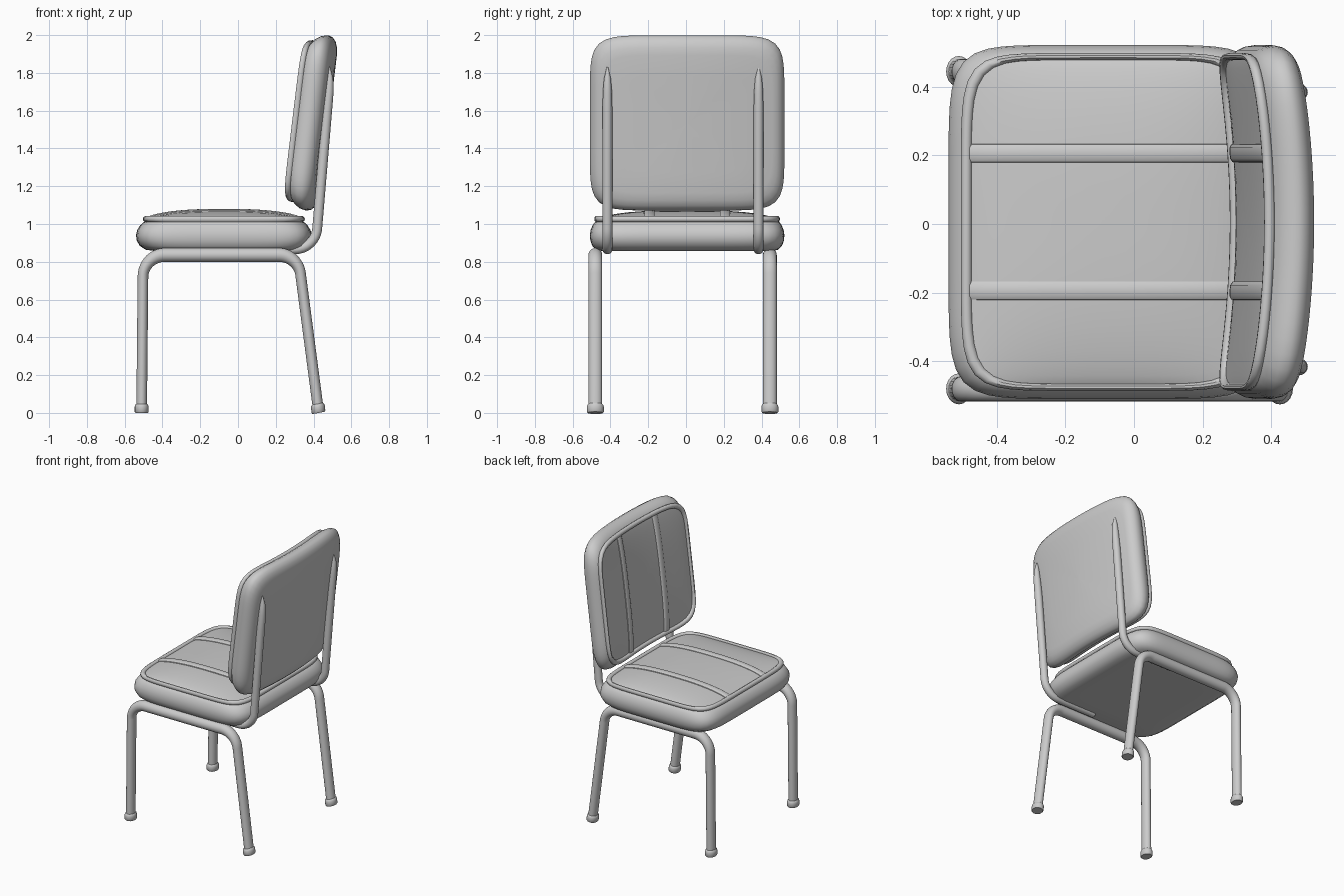
import bpy, bmesh, math
from mathutils import Vector

if "Cube" in bpy.data.objects:
    bpy.data.objects.remove(bpy.data.objects["Cube"])

N = 96            # points round a cushion outline
TILT = math.radians(6.9)


def finish(name, bm, angle=40):
    bmesh.ops.recalc_face_normals(bm, faces=bm.faces)
    me = bpy.data.meshes.new(name)
    bm.to_mesh(me)
    bm.free()
    ob = bpy.data.objects.new(name, me)
    bpy.context.collection.objects.link(ob)
    bpy.ops.object.select_all(action='DESELECT')
    ob.select_set(True)
    bpy.context.view_layer.objects.active = ob
    bpy.ops.object.shade_smooth_by_angle(angle=math.radians(angle))
    return ob


def skin(bm, rings, closed=True):
    """Bridge successive rings of vertices with quads."""
    for r0, r1 in zip(rings, rings[1:]):
        n = len(r0)
        for i in range(n if closed else n - 1):
            j = (i + 1) % n
            bm.faces.new((r0[i], r0[j], r1[j], r1[i]))


def outline(ha, hb, inset, power=7):
    """Rounded rectangle with slightly bowed sides."""
    pts = []
    for i in range(N):
        t = 2 * math.pi * i / N
        c, s = math.cos(t), math.sin(t)
        r = (abs(c) ** power + abs(s) ** power) ** (-1 / power)
        pts.append(((ha - inset) * r * c, (hb - 0.65 * inset) * r * s))
    return pts


def cushion(name, ha, hb, profile, pipe_w, dome, place):
    """Padded body, domed panel, piping and two ribs; place maps (a, b, w) to the world."""
    pipe_in = 0.052
    pa, pb = ha - pipe_in, hb - 0.65 * pipe_in

    def height(a, b):
        u, v = min(1, abs(a / pa)), min(1, abs(b / pb))
        return pipe_w + dome * (1 - u ** 2.5) ** 0.7 * (1 - v ** 3) ** 0.7

    # padded body
    bm = bmesh.new()
    rings = []
    w0 = profile[0][1]
    for k in (0.02, 0.35, 0.7):
        rings.append([bm.verts.new(place(a * k, b * k, w0))
                      for a, b in outline(ha, hb, profile[0][0])])
    for inset, w in profile:
        rings.append([bm.verts.new(place(a, b, w)) for a, b in outline(ha, hb, inset)])
    # domed front panel
    edge = outline(ha, hb, pipe_in)
    for k in (1, 0.97, 0.93, 0.87, 0.78, 0.65, 0.5, 0.33, 0.16, 0.02):
        rings.append([bm.verts.new(place(a * k, b * k, height(a * k, b * k))) for a, b in edge])
    skin(bm, rings)
    bm.faces.new(rings[0])
    bm.faces.new(rings[-1])
    finish(name, bm)

    # piping round the panel
    bm = bmesh.new()
    rings = []
    for k in range(10):
        t = 2 * math.pi * k / 10
        rings.append([bm.verts.new(place(a, b, pipe_w + 0.004 + 0.016 * math.sin(t)))
                      for a, b in outline(ha, hb, pipe_in + 0.016 * math.cos(t))])
    skin(bm, rings + rings[:1])
    finish(name + "_piping", bm)

    # raised ribs across the panel
    for n, side in enumerate((-0.2, 0.2)):
        bm = bmesh.new()
        rings = []
        for k in range(33):
            a = pa * 0.985 * (k / 16 - 1)
            ring = []
            for db, dw in ((-.028, -.012), (-.026, .004), (-.016, .010), (0, .011),
                           (.016, .010), (.026, .004), (.028, -.012)):
                ring.append(bm.verts.new(place(a, side + db, height(a, side) + dw)))
            rings.append(ring)
        skin(bm, rings)
        bm.faces.new(rings[0])
        bm.faces.new(rings[-1])
        finish(f"{name}_rib_{n + 1}", bm, 50)


def fillet(pts, radius, steps=10):
    """Round the inner corners of an (x, z) path."""
    out = [Vector(pts[0])]
    for p, q, r in zip(pts, pts[1:], pts[2:]):
        p, q, r = Vector(p), Vector(q), Vector(r)
        d0, d1 = (p - q).normalized(), (r - q).normalized()
        cut = radius / math.tan(d0.angle(d1) / 2)
        s, e = q + d0 * cut, q + d1 * cut
        c = q + (d0 + d1).normalized() * (radius / math.sin(d0.angle(d1) / 2))
        for i in range(steps + 1):
            v = s.lerp(e, i / steps) - c
            out.append(c + v.normalized() * radius)
    out.append(Vector(pts[-1]))
    return out


def tube(name, path, y, radii, x_squash=1.0, sides=20):
    """Sweep an ellipse along a path lying in the xz plane."""
    bm = bmesh.new()
    rings = []
    flat = [Vector((p.x / x_squash, p.y)) for p in path]
    for i, p in enumerate(flat):
        d = (flat[min(i + 1, len(flat) - 1)] - flat[max(i - 1, 0)]).normalized()
        ring = []
        for k in range(sides):
            t = 2 * math.pi * k / sides
            o = radii[i] * math.cos(t)
            ring.append(bm.verts.new(((p.x - d.y * o) * x_squash,
                                      y + radii[i] * math.sin(t), p.y + d.x * o)))
        rings.append(ring)
    skin(bm, rings)
    bm.faces.new(rings[0])
    bm.faces.new(rings[-1])
    return finish(name, bm)


# seat
cushion("seat", 0.465, 0.515,
        [(0.10, 0.857), (0.05, 0.864), (0.02, 0.884), (0.004, 0.912), (0, 0.94),
         (0.006, 0.968), (0.022, 0.993), (0.038, 1.008), (0.052, 1.015)],
        1.022, 0.050, lambda a, b, w: (a - 0.075, b + 0.006, w))


# backrest, tilted and bowed round the sitter
def place_back(a, b, w):
    s, c = math.sin(TILT), math.cos(TILT)
    return (0.41 + a * s - w * c - 0.18 * b * b, b + 0.006, 1.537 + a * c + w * s)


cushion("backrest", 0.467, 0.515,
        [(0.10, -0.070), (0.06, -0.066), (0.03, -0.055), (0.008, -0.037), (0, -0.015),
         (0.006, 0.010), (0.022, 0.034), (0.038, 0.048), (0.052, 0.056)],
        0.062, 0.022, place_back)

# leg frames, feet and back supports, one set on each side
legs = fillet([(-0.51, 0.02), (-0.502, 0.836), (0.318, 0.836), (0.425, 0.02)], 0.115)
support = fillet([(0.0, 0.866), (0.41, 0.866), (0.472, 1.60)], 0.12)
support_radii = [0.026] * len(support)
for x, z, r in ((0.482, 1.70, 0.024), (0.486, 1.77, 0.018), (0.484, 1.83, 0.004)):
    support.append(Vector((x, z)))
    support_radii.append(r)

for side, sgn in (("right", -1), ("left", 1)):
    y = -0.018 + sgn * 0.462
    tube(f"leg_frame_{side}", legs, y, [0.0365] * len(legs), 0.77)
    tube(f"back_support_{side}", support, -0.016 + sgn * 0.40, support_radii)
    for place, x, lean in (("front", -0.51, 0), ("rear", 0.427, -0.13)):
        foot = [(0, .040), (.006, .045), (.032, .045), (.042, .042), (.048, .036)]
        tube(f"{place}_foot_{side}", [Vector((x + lean * z, z)) for z, r in foot], y,
             [r for z, r in foot], 0.82)
